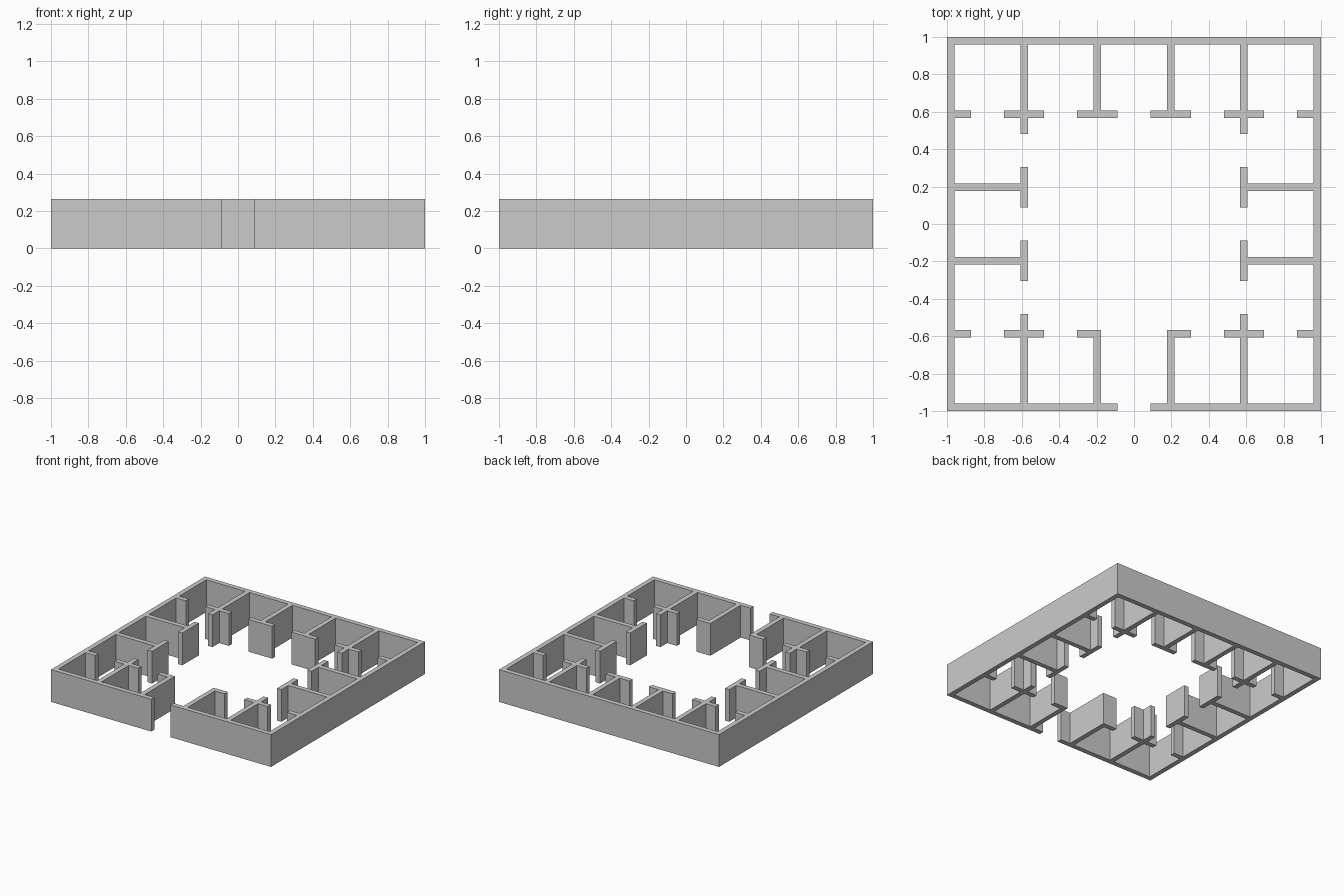
import bpy, bmesh

if "Cube" in bpy.data.objects:
    bpy.data.objects.remove(bpy.data.objects["Cube"])

HEIGHT = 0.265   # wall height
T = 0.02         # half wall thickness
OUT = 0.98       # centre line of outer walls
MID = 0.588      # centre line of inner ring of walls
DIV = 0.196      # centre line of room dividers
DOOR = 0.088     # half doorway width
ROOM2, ROOM1 = (OUT + MID) / 2, (MID + DIV) / 2   # room centres


def along_x(x0, x1, y):
    return (x0, x1, y - T, y + T)


def along_y(x, y0, y1):
    return (x - T, x + T, y0, y1)


# right half of the plan, mirrored afterwards
half = [
    along_x(0, 1, OUT),               # back outer wall
    along_x(DOOR, 1, -OUT),           # front outer wall beside the entrance
    along_y(OUT, -1, 1),              # side outer wall
    along_x(DOOR, ROOM1 - DOOR, MID),            # back rooms, inner wall
    along_x(DIV - T, ROOM1 - DOOR, -MID),        # front rooms, inner wall
]
for s in (1, -1):
    half += [
        along_x(ROOM1 + DOOR, ROOM2 - DOOR, s * MID),   # wall at crossing
        along_x(ROOM2 + DOOR, 1, s * MID),              # corner room stub
        along_y(MID, *sorted((s * (ROOM1 + DOOR), s))), # corner room side
        along_y(DIV, *sorted((s * (MID - T), s))),      # divider, front/back
        along_x(MID, 1, s * DIV),                       # divider, side
        along_y(MID, *sorted((s * DOOR, s * (ROOM1 - DOOR)))),  # side inner wall
    ]
plan = half + [(-x1, -x0, y0, y1) for x0, x1, y0, y1 in half]


def extruded_plan(name, rects, height):
    """Merge overlapping rectangles into one footprint and extrude it."""
    xs = sorted({round(v, 4) for r in rects for v in r[:2]})
    ys = sorted({round(v, 4) for r in rects for v in r[2:]})
    bm = bmesh.new()
    verts = {}

    def vert(i, j):
        if (i, j) not in verts:
            verts[i, j] = bm.verts.new((xs[i], ys[j], 0))
        return verts[i, j]

    for i in range(len(xs) - 1):
        for j in range(len(ys) - 1):
            cx, cy = (xs[i] + xs[i + 1]) / 2, (ys[j] + ys[j + 1]) / 2
            if any(a < cx < b and c < cy < d for a, b, c, d in rects):
                bm.faces.new([vert(i, j), vert(i + 1, j),
                              vert(i + 1, j + 1), vert(i, j + 1)])
    ext = bmesh.ops.extrude_face_region(bm, geom=bm.faces[:])
    top = [g for g in ext["geom"] if isinstance(g, bmesh.types.BMVert)]
    bmesh.ops.translate(bm, verts=top, vec=(0, 0, height))
    bmesh.ops.dissolve_limit(bm, angle_limit=0.01, verts=bm.verts[:], edges=bm.edges[:])
    bmesh.ops.recalc_face_normals(bm, faces=bm.faces[:])
    mesh = bpy.data.meshes.new(name)
    bm.to_mesh(mesh)
    bm.free()
    obj = bpy.data.objects.new(name, mesh)
    bpy.context.collection.objects.link(obj)
    return obj


extruded_plan("room_walls", plan, HEIGHT)
